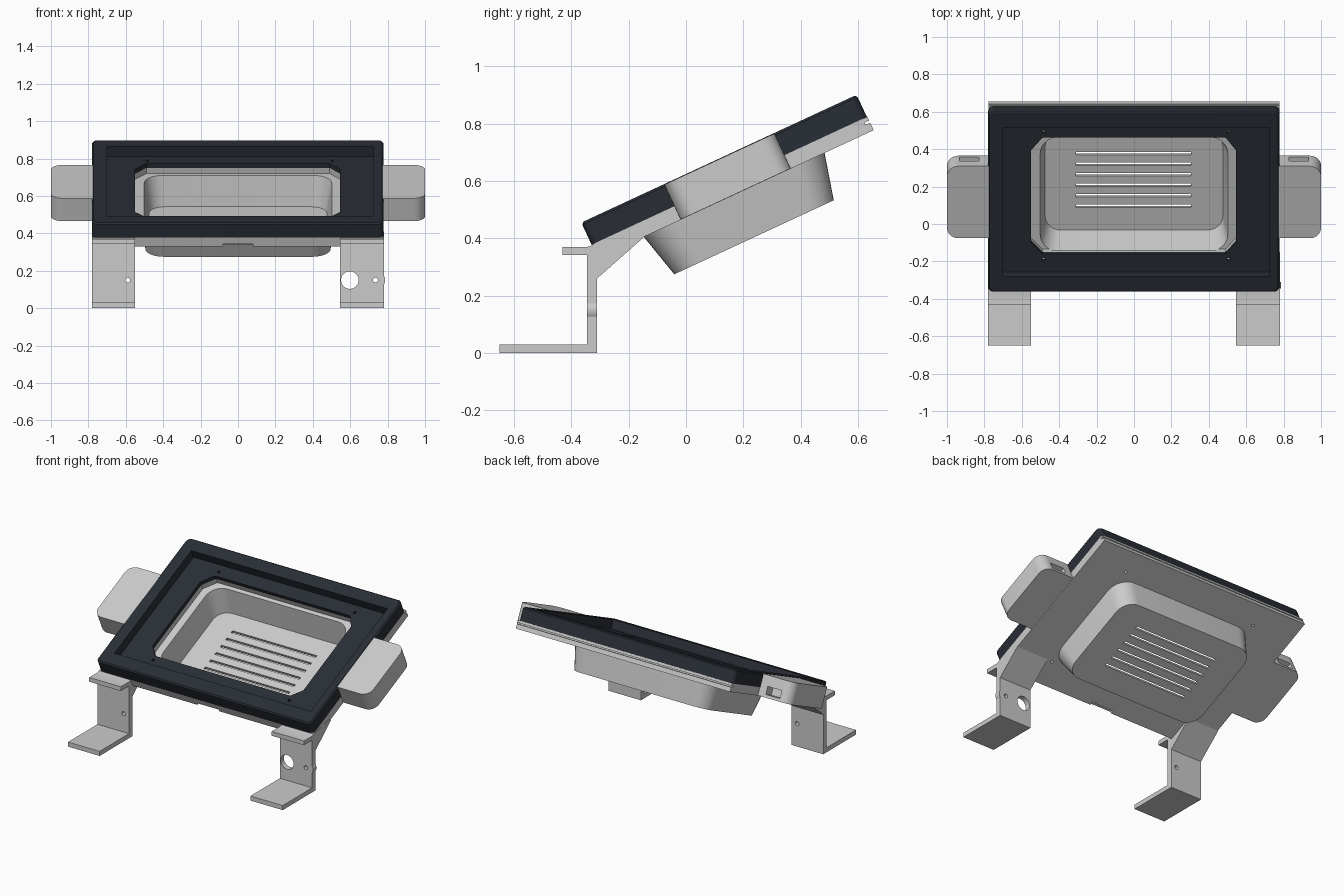
import bpy, bmesh, math
from mathutils import Matrix

if "Cube" in bpy.data.objects:
    bpy.data.objects.remove(bpy.data.objects["Cube"])

# Frames: TILT = sloped case (x, along slope, normal); SIDE = profile (y, z) swept in x; FRONT = (x, z) swept in y
TILT = Matrix.Translation((0, -0.365, 0.455)) @ Matrix.Rotation(math.radians(24.9), 4, 'X')
SIDE = Matrix(((0, 0, 1, 0), (1, 0, 0, 0), (0, 1, 0, 0), (0, 0, 0, 1)))
FRONT = Matrix(((1, 0, 0, 0), (0, 0, 1, 0), (0, 1, 0, 0), (0, 0, 0, 1)))

dark = bpy.data.materials.new("dark_plastic")
dark.diffuse_color = (0.022, 0.027, 0.036, 1)
dark.use_nodes = True
dark.node_tree.nodes["Principled BSDF"].inputs["Base Color"].default_value = dark.diffuse_color


def loft(name, sections, frame=TILT):
    """Solid through matching outlines [(points, level), ...]."""
    bm = bmesh.new()
    rings = [[bm.verts.new(frame @ Matrix.Translation((a, b, c)).translation) for a, b in pts]
             for pts, c in sections]
    n = len(rings[0])
    bm.faces.new(rings[0])
    bm.faces.new(rings[-1])
    for lo, hi in zip(rings, rings[1:]):
        for i in range(n):
            j = (i + 1) % n
            bm.faces.new((lo[i], lo[j], hi[j], hi[i]))
    bmesh.ops.recalc_face_normals(bm, faces=bm.faces)
    me = bpy.data.meshes.new(name)
    bm.to_mesh(me)
    bm.free()
    ob = bpy.data.objects.new(name, me)
    bpy.context.collection.objects.link(ob)
    return ob


def prism(name, pts, c0, c1, frame=TILT):
    return loft(name, [(pts, c0), (pts, c1)], frame)


def rect(x0, x1, y0, y1):
    return [(x0, y0), (x1, y0), (x1, y1), (x0, y1)]


def rounded(x0, x1, y0, y1, r, seg=8):
    pts = []
    for cx, cy, a0 in ((x1 - r, y1 - r, 0), (x0 + r, y1 - r, 90),
                       (x0 + r, y0 + r, 180), (x1 - r, y0 + r, 270)):
        for i in range(seg + 1):
            a = math.radians(a0 + 90 * i / seg)
            pts.append((cx + r * math.cos(a), cy + r * math.sin(a)))
    return pts


def circle(x, y, r, n=24):
    return [(x + r * math.cos(2 * math.pi * i / n), y + r * math.sin(2 * math.pi * i / n))
            for i in range(n)]


def combine(ob, others, op='DIFFERENCE'):
    """Boolean helper objects into ob and remove them."""
    for o in others:
        m = ob.modifiers.new("bool", 'BOOLEAN')
        m.operation, m.solver, m.object = op, 'EXACT', o
    dg = bpy.context.evaluated_depsgraph_get()
    me = bpy.data.meshes.new_from_object(ob.evaluated_get(dg))
    ob.modifiers.clear()
    ob.data = me
    for o in others:
        bpy.data.objects.remove(o)


def finish(ob, mat=None):
    ob.data.polygons.foreach_set("use_smooth", [True] * len(ob.data.polygons))
    ob.data.set_sharp_from_angle(angle=math.radians(30))
    if mat:
        ob.data.materials.clear()
        ob.data.materials.append(mat)


def screw_holes():
    return [prism("screw_cutter", circle(x, u, 0.009, 12), -0.2, 0.1)
            for x in (-0.484, 0.505) for u in (0.166, 0.917)]


def octagon(n0, n1):
    pts = [(0.49, 0.199), (0.545, 0.265), (0.545, 0.81), (0.49, 0.884),
           (-0.49, 0.884), (-0.55, 0.81), (-0.55, 0.265), (-0.49, 0.199)]
    return prism("opening_cutter", pts, n0, n1)


# Dark display frame: eased rim, recessed floor, chamfered opening
b = 0.008
frame = loft("display_frame", [
    (rounded(-0.78, 0.778, 0, 1.058, 0.03, 5), -0.085),
    (rounded(-0.78, 0.778, 0, 1.058, 0.03, 5), -b),
    (rounded(-0.78 + b, 0.778 - b, b, 1.058 - b, 0.03 - b, 5), 0)])
combine(frame, [prism("recess_cutter", rect(-0.70, 0.725, 0.092, 0.97), -0.058, 0.1),
                octagon(-0.2, 0.1)] + screw_holes())
finish(frame, dark)


def tub_cavity():
    return loft("cavity_cutter", [(rounded(-0.475, 0.475, 0.235, 0.815, 0.085), -0.282),
                                  (rounded(-0.503, 0.503, 0.185, 0.862, 0.10), -0.11)])


# Back plate with pocket, front notch and rear groove
plate = prism("back_plate", rect(-0.778, 0.778, 0, 1.06), -0.137, -0.085)
combine(plate, [octagon(-0.118, 0), tub_cavity(),
                prism("notch_cutter", rect(-0.08, 0.08, -0.02, 0.02), -0.2, -0.122),
                prism("groove_cutter", rect(-0.9, 0.9, 1.042, 1.1), -0.108, -0.1)] + screw_holes())
finish(plate)

# Tapered electronics tub with vent slots
tub = loft("rear_tub", [(rounded(-0.495, 0.495, 0.218, 0.831, 0.10), -0.30),
                        (rounded(-0.52, 0.52, 0.176, 0.872, 0.12), -0.135)])
vents = [prism("vent_cutter", rect(-0.31, 0.305, u - 0.008, u + 0.008), -0.35, -0.25)
         for u in (0.377 + 0.062 * i for i in range(6))]
combine(tub, [tub_cavity()] + vents)
finish(tub)

# Side wings with a slot in the rear face
for side, s in (("left", -1), ("right", 1)):
    x0, x1 = sorted((s * 0.70, s * 1.0))
    wing = prism(side + "_wing", rounded(x0, x1, 0.318, 0.742, 0.06), -0.136, -0.002)
    c0, c1 = sorted((s * 0.60, s * 0.772))
    k0, k1 = sorted((s * 0.83, s * 0.932))
    combine(wing, [prism("inner_cutter", rect(c0, c1, 0.2, 0.9), -0.3, 0.2),
                   prism("slot_cutter", rect(k0, k1, 0.68, 0.8), -0.117, -0.068)])
    finish(wing)

# Bracket legs: foot, upright, ledge and gusset in one profile
LEG = [(-0.65, 0), (-0.31, 0), (-0.31, 0.26), (-0.15, 0.401), (-0.17, 0.41),
       (-0.325, 0.376), (-0.345, 0.37), (-0.43, 0.37), (-0.43, 0.342),
       (-0.345, 0.342), (-0.345, 0.03), (-0.65, 0.03)]


def hole(x, r):
    return prism("hole_cutter", circle(x, 0.15, r), -0.5, -0.2, FRONT)


left_leg = prism("left_leg", LEG, -0.78, -0.55, SIDE)
combine(left_leg, [hole(-0.59, 0.013)])
right_leg = prism("right_leg", LEG, 0.545, 0.78, SIDE)
combine(right_leg, [prism("boss", circle(0.745, 0.15, 0.042), -0.345, -0.31, FRONT)], 'UNION')
combine(right_leg, [hole(0.598, 0.047), hole(0.735, 0.013)])
for leg in (left_leg, right_leg):
    finish(leg)
